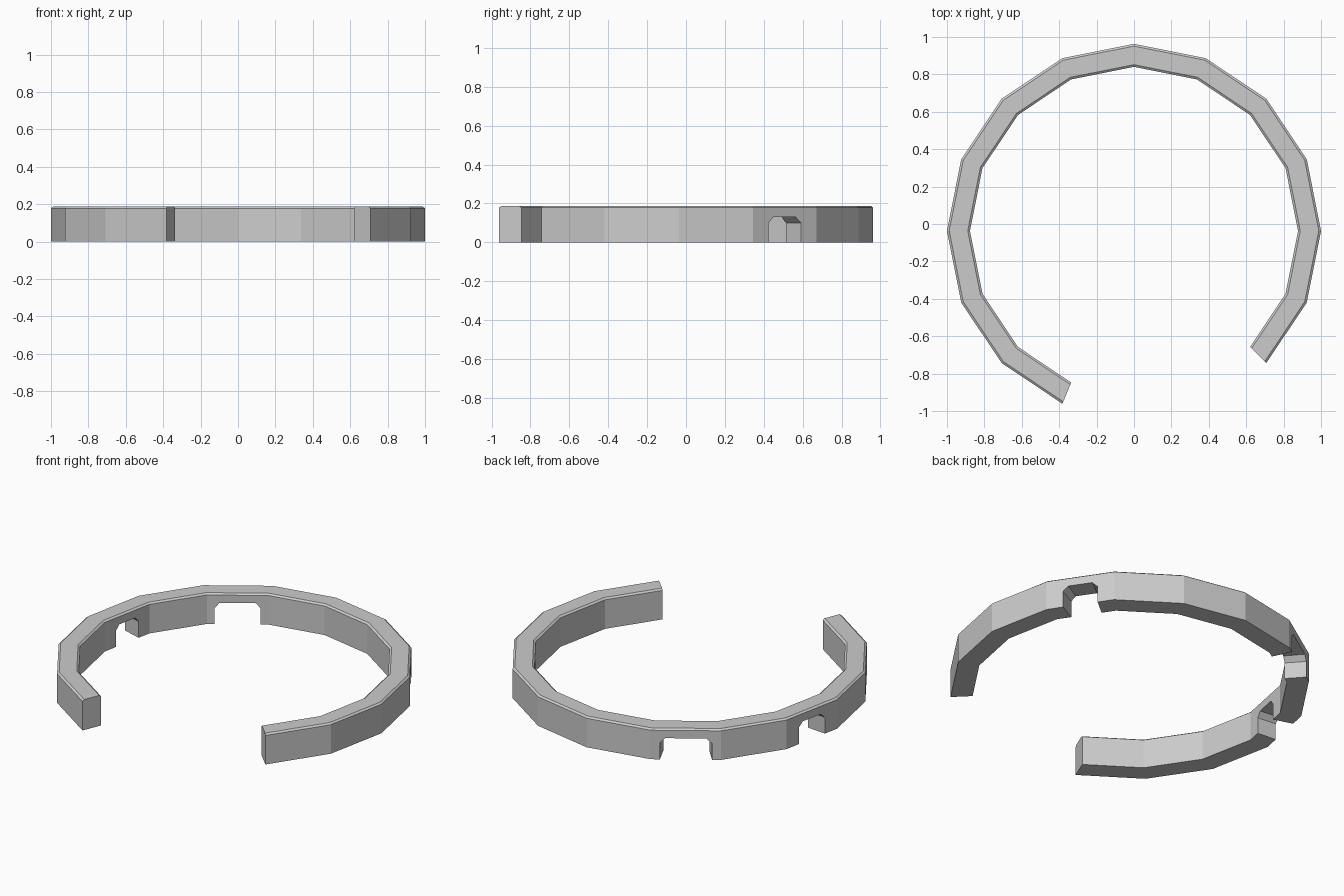
import bpy, bmesh
from math import cos, sin, pi, radians

if "Cube" in bpy.data.objects:
    bpy.data.objects.remove(bpy.data.objects["Cube"])

SIDES, CENTRE_Y = 16, -0.037
OUTER, INNER, HEIGHT = 1.0, 0.877, 0.187
BEVEL_W, BEVEL_H = 0.012, 0.009
NOTCH_TOP, NOTCH_CHAMFER = 0.13, 0.03

grey = bpy.data.materials.new("light grey")
grey.use_nodes = True
colour = (0.6, 0.6, 0.6, 1)
grey.diffuse_color = colour
grey.node_tree.nodes["Principled BSDF"].inputs["Base Color"].default_value = colour


def loft(name, sections):
    """Join matching closed sections and cap both ends."""
    bm = bmesh.new()
    rings = [[bm.verts.new(p) for p in section] for section in sections]
    for a, b in zip(rings, rings[1:]):
        for i in range(len(a)):
            j = (i + 1) % len(a)
            bm.faces.new((a[i], a[j], b[j], b[i]))
    bm.faces.new(rings[0])
    bm.faces.new(rings[-1])
    bmesh.ops.recalc_face_normals(bm, faces=bm.faces)
    mesh = bpy.data.meshes.new(name)
    bm.to_mesh(mesh)
    bm.free()
    mesh.materials.append(grey)
    obj = bpy.data.objects.new(name, mesh)
    bpy.context.collection.objects.link(obj)
    return obj


# Open ring: chamfered bar swept around thirteen of the sixteen sides
profile = [(INNER, 0), (OUTER, 0), (OUTER, HEIGHT - BEVEL_H), (OUTER - BEVEL_W, HEIGHT),
           (INNER + BEVEL_W, HEIGHT), (INNER, HEIGHT - BEVEL_H)]
angles = [2 * pi * i / SIDES for i in range(-2, 12)]
ring = loft("open_ring", [[(r * cos(a), r * sin(a) + CENTRE_Y, z) for r, z in profile]
                          for a in angles])


# Notches through the underside, tapering towards the ring centre
def notch_cutter(name, angle, width):
    h, c = width / 2, NOTCH_CHAMFER
    outline = [(-h, -0.1), (h, -0.1), (h, NOTCH_TOP - c), (h - c, NOTCH_TOP),
               (c - h, NOTCH_TOP), (-h, NOTCH_TOP - c)]
    a, apothem = radians(angle), OUTER * cos(pi / SIDES)
    return loft(name, [[(k * (apothem * cos(a) - s * sin(a)),
                         k * (apothem * sin(a) + s * cos(a)) + CENTRE_Y, z)
                        for s, z in outline] for k in (0.8, 1.1)])


for name, angle, width in (("left_notch", 33.75, 0.2), ("back_notch", 123.75, 0.29),
                           ("right_notch", 168.75, 0.2)):
    cutter = notch_cutter(name, angle, width)
    cutter.hide_render = True
    mod = ring.modifiers.new(name, "BOOLEAN")
    mod.operation, mod.solver, mod.object = "DIFFERENCE", "EXACT", cutter
    bpy.context.view_layer.objects.active = ring
    bpy.ops.object.modifier_apply(modifier=name)
    bpy.data.objects.remove(cutter)
